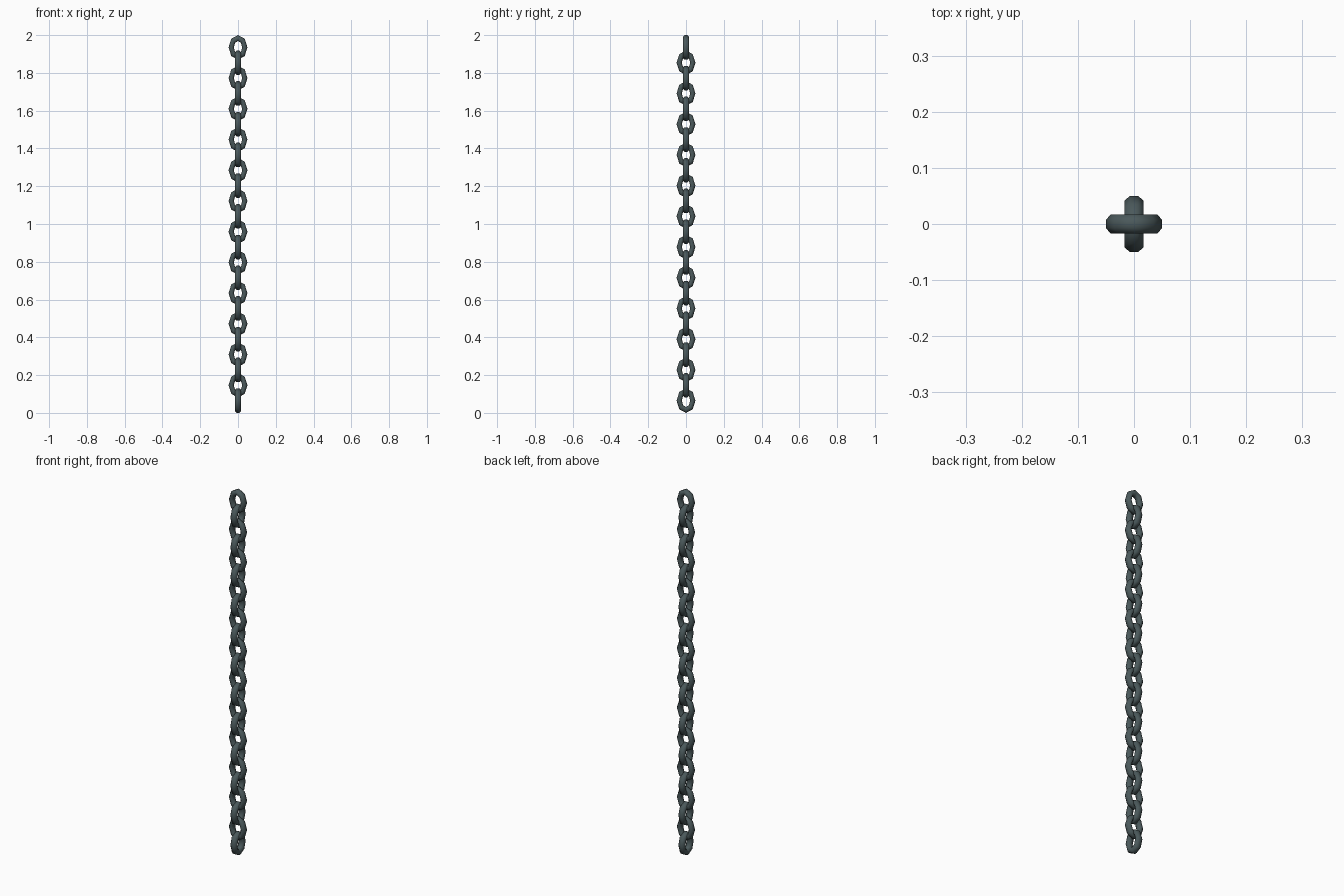
import bpy, bmesh, math

if "Cube" in bpy.data.objects:
    bpy.data.objects.remove(bpy.data.objects["Cube"])

LINKS = 24
HALF_W, HALF_H = 0.05, 0.065      # outer half width and half height of a link
WIRE_X, WIRE_Z, WIRE_D = 0.028, 0.031, 0.034   # wire thickness: side, end, depth
SEG, SIDES = 8, 8

iron = bpy.data.materials.new("dark slate iron")
iron.diffuse_color = (0.07, 0.1, 0.105, 1)
iron.use_nodes = True
iron.node_tree.nodes["Principled BSDF"].inputs["Base Color"].default_value = iron.diffuse_color


def link_mesh():
    """Oval ring with an octagonal wire section, lying in the xz plane."""
    bm = bmesh.new()
    k = 1 / math.cos(math.pi / SIDES)      # keeps the flat sides at full thickness
    rings = []
    for i in range(SEG):
        a = 2 * math.pi * i / SEG
        ring = []
        for j in range(SIDES):
            b = 2 * math.pi * (j + 0.5) / SIDES
            c, s = k * math.cos(b) / 2, k * math.sin(b) / 2
            ring.append(bm.verts.new((
                (HALF_W - WIRE_X / 2 + WIRE_X * c) * math.cos(a),
                WIRE_D * s,
                (HALF_H - WIRE_Z / 2 + WIRE_Z * c) * math.sin(a))))
        rings.append(ring)
    for i in range(SEG):
        r, q = rings[i], rings[(i + 1) % SEG]
        for j in range(SIDES):
            n = (j + 1) % SIDES
            bm.faces.new((r[j], r[n], q[n], q[j])).smooth = True
    bmesh.ops.recalc_face_normals(bm, faces=bm.faces)
    me = bpy.data.meshes.new("chain_link")
    bm.to_mesh(me)
    bm.free()
    me.materials.append(iron)
    return me


# Links stacked upward, each turned a quarter turn from the last
mesh = link_mesh()
pitch = (2 - 2 * HALF_H) / (LINKS - 1)
for i in range(LINKS):
    ob = bpy.data.objects.new(f"chain_link_{i + 1}", mesh)
    ob.location.z = HALF_H + i * pitch
    ob.rotation_euler.z = math.pi / 2 if i % 2 == 0 else 0
    bpy.context.collection.objects.link(ob)
